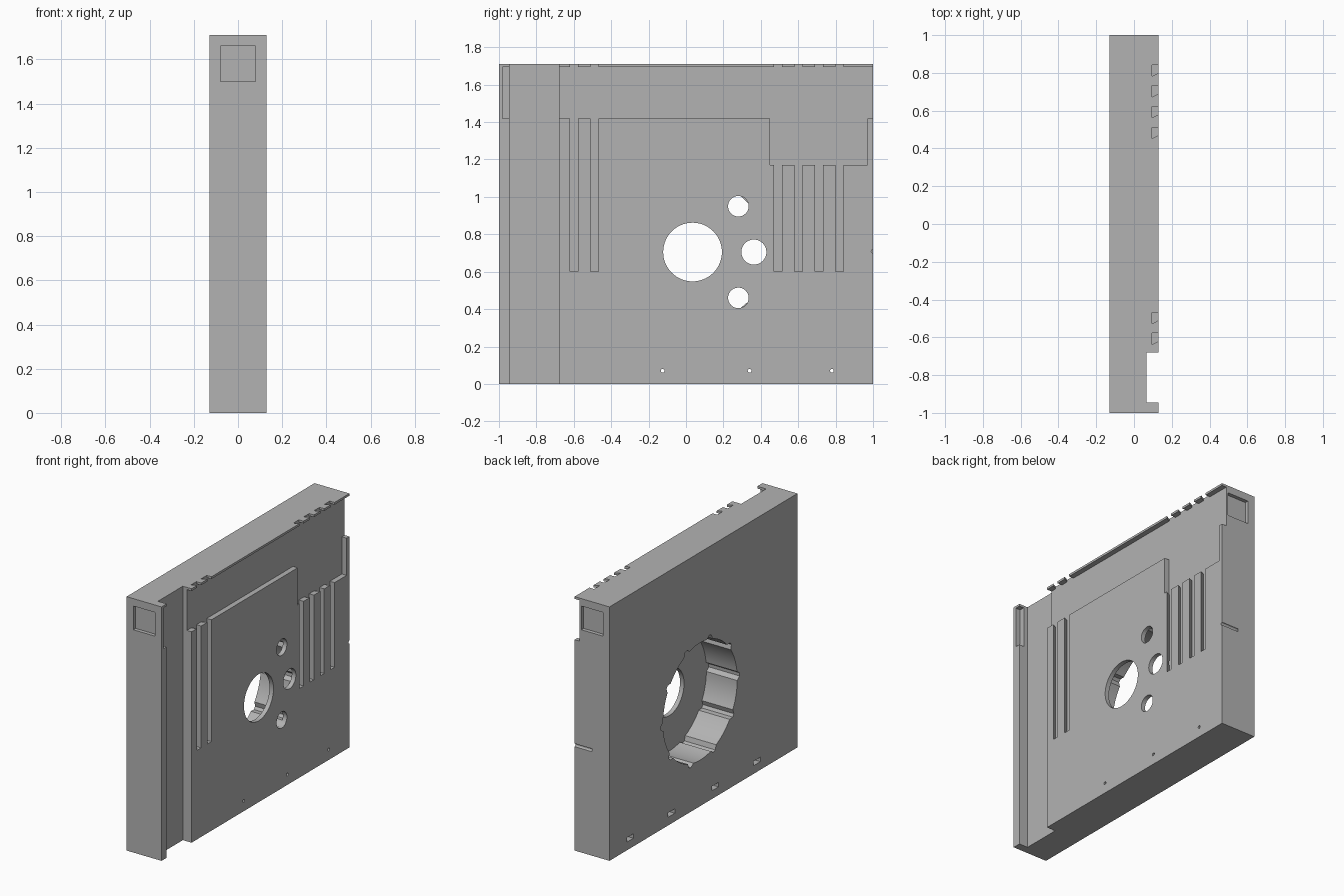
import bpy, bmesh, math
from mathutils import Vector

cube = bpy.data.objects.get("Cube")
if cube:
    bpy.data.objects.remove(cube, do_unlink=True)

grey = bpy.data.materials.new("plain grey")
grey.use_nodes = True
grey.diffuse_color = (0.45, 0.45, 0.45, 1)
grey.node_tree.nodes["Principled BSDF"].inputs["Base Color"].default_value = grey.diffuse_color

X, Y, H = 0.13, 1.0, 1.71
FLOOR = 0.095          # depth of the shallow front recess
OUT = 0.2              # beyond the block surface
CY, CZ = 0.035, 0.705  # centre of the round pocket


def make(name, bm):
    bmesh.ops.recalc_face_normals(bm, faces=bm.faces)
    mesh = bpy.data.meshes.new(name)
    bm.to_mesh(mesh)
    bm.free()
    mesh.materials.append(grey)
    ob = bpy.data.objects.new(name, mesh)
    bpy.context.collection.objects.link(ob)
    return ob


def prism(name, base, direction):
    """Sweep a closed outline along a direction."""
    bm = bmesh.new()
    face = bm.faces.new([bm.verts.new(p) for p in base])
    moved = bmesh.ops.extrude_face_region(bm, geom=[face])["geom"]
    bmesh.ops.translate(bm, vec=direction,
                        verts=[v for v in moved if isinstance(v, bmesh.types.BMVert)])
    return make(name, bm)


def box(name, x0, x1, y0, y1, z0, z1):
    base = [(x0, y0, z0), (x1, y0, z0), (x1, y1, z0), (x0, y1, z0)]
    return prism(name, base, (0, 0, z1 - z0))


def rod(name, start, end, r1, r2=None, sides=32):
    """Round bar or cone between two points."""
    start, end = Vector(start), Vector(end)
    axis = end - start
    bm = bmesh.new()
    bmesh.ops.create_cone(bm, cap_ends=True, segments=sides, radius1=r1,
                          radius2=r1 if r2 is None else r2, depth=axis.length)
    turn = axis.to_track_quat('Z', 'Y').to_matrix().to_4x4()
    turn.translation = (start + end) / 2
    bm.transform(turn)
    return make(name, bm)


panel = box("housing_panel", -X, X, -Y, Y, 0, H)


def cut(tool):
    mod = panel.modifiers.new("cut", 'BOOLEAN')
    mod.operation = 'DIFFERENCE'
    mod.solver = 'EXACT'
    mod.object = tool
    bpy.context.view_layer.objects.active = panel
    bpy.ops.object.modifier_apply(modifier=mod.name)
    bpy.data.objects.remove(tool, do_unlink=True)


# Full-height channel behind the front flange
cut(box("channel", 0.065, OUT, -0.945, -0.68, -0.1, H + 0.1))

# Stepped recess under the top lip, open at the channel and the back
outline = [(-0.75, 1.42), (0.45, 1.42), (0.45, 1.17), (0.97, 1.17),
           (0.97, 1.42), (1.1, 1.42), (1.1, 1.695), (-0.75, 1.695)]
cut(prism("recess", [(FLOOR, y, z) for y, z in outline], (0.1, 0, 0)))
cut(box("flange_pocket", FLOOR, OUT, -0.98, -0.9, 1.42, 1.695))

# Vertical slots, undercut on one side and running out through the lip
for y in (-0.62, -0.51, 0.47, 0.58, 0.69, 0.80):
    base = [(FLOOR, y - 0.018), (X, y), (OUT, y), (OUT, y + 0.042), (FLOOR, y + 0.042)]
    cut(prism("slot", [(a, b, 0.6) for a, b in base], (0, 0, 1.3)))

# Square pockets on both narrow ends
for s in (-1, 1):
    y0, y1 = sorted((s * 0.975, s * 1.1))
    cut(box("end_pocket", -0.08, 0.08, y0, y1, 1.5, 1.66))

# Large round pocket with small notches around its rim
rim = []
steps, lobes = 120, 10
for i in range(steps):
    a = math.tau * i / steps
    r = 0.42 if i % (steps // lobes) in (0, 11) else 0.395
    a += math.radians(34.5)
    rim.append((-OUT, CY + r * math.cos(a), CZ + r * math.sin(a)))
cut(prism("round_pocket", rim, (OUT + 0.1, 0, 0)))

# Centre opening and side holes
cut(rod("centre_hole", (0, CY, CZ), (OUT, CY, CZ), 0.157, sides=64))
for s in (-1, 1):
    y = CY + s * 0.328
    cut(rod("side_hole", (0, y, CZ), (OUT, y, CZ), 0.067))
    # Countersunk mounting holes
    for t in (-1, 1):
        y, z = CY + s * 0.245, CZ + t * 0.245
        cut(rod("mount_hole", (0, y, z), (OUT, y, z), 0.055))
        cut(rod("countersink", (0.11, y, z), (0.15, y, z), 0.055, 0.085))
        # Small radial bores in the pocket wall
        d = Vector((0, s * 0.5, t * 0.866))
        c = Vector((-0.01, CY, CZ))
        cut(rod("radial_bore", c + d * 0.36, c + d * 0.46, 0.018, sides=16))

# Fastener holes along the bottom with rear slots
for y in (-0.57, -0.125, 0.34, 0.78):
    cut(rod("screw_hole", (-0.1, y, 0.07), (OUT, y, 0.07), 0.01, sides=16))
    cut(box("rear_slot", -OUT, -0.03, y - 0.035, y + 0.035, 0.055, 0.085))
    cut(rod("bottom_hole", (-0.055, y, -0.1), (-0.055, y, 0.07), 0.019, sides=16))

# Thin groove on the back edge
cut(rod("back_groove", (0, Y, 0.71), (OUT, Y, 0.71), 0.01, sides=12))

# Smooth the round walls, keep edges crisp
bpy.ops.object.select_all(action='DESELECT')
panel.select_set(True)
bpy.context.view_layer.objects.active = panel
bpy.ops.object.shade_smooth_by_angle(angle=math.radians(25))
